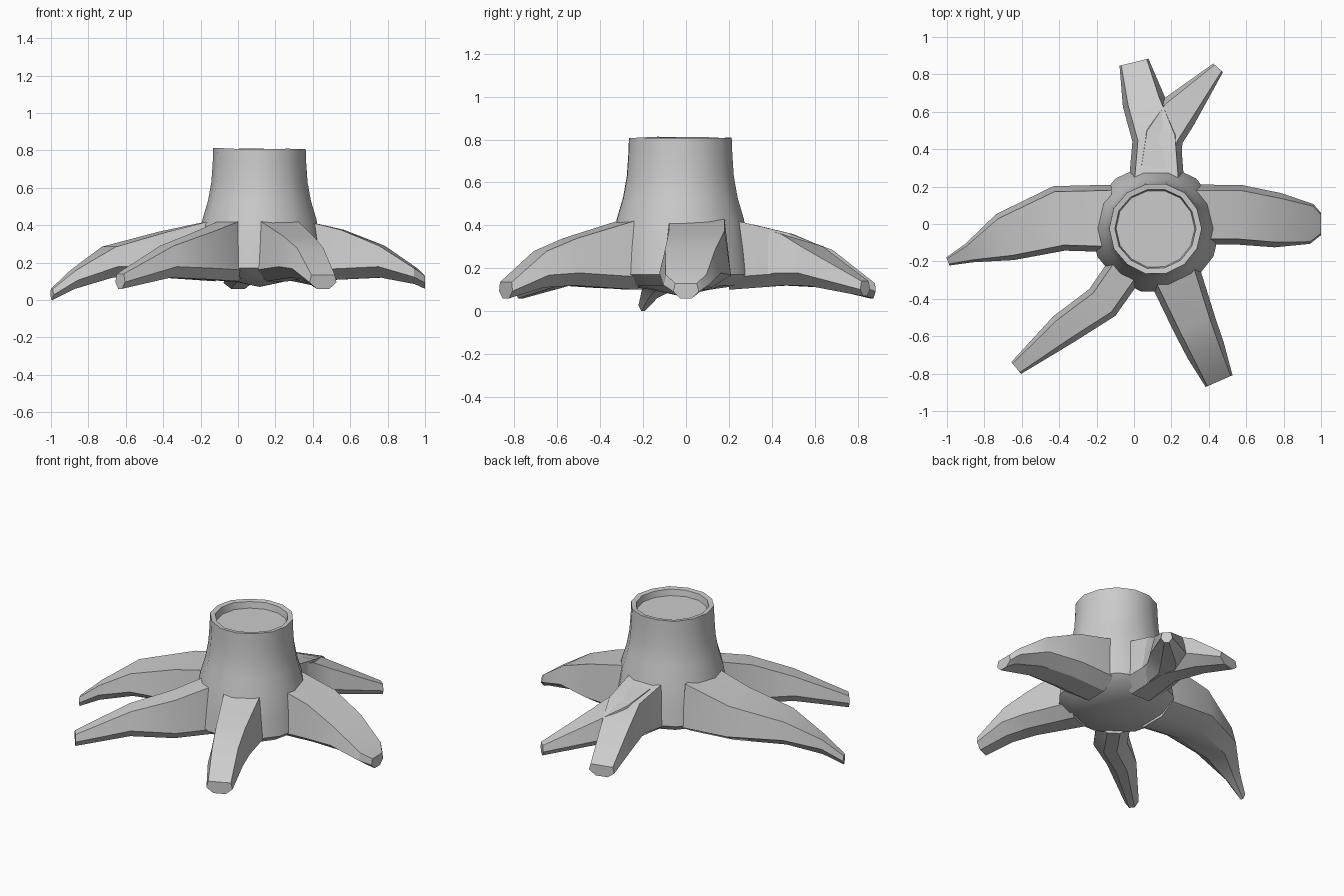
import bpy, bmesh, math, random
from mathutils import Vector

if "Cube" in bpy.data.objects:
    bpy.data.objects.remove(bpy.data.objects["Cube"])

random.seed(4)


def finish(bm, name):
    bmesh.ops.recalc_face_normals(bm, faces=bm.faces)
    me = bpy.data.meshes.new(name)
    bm.to_mesh(me)
    bm.free()
    ob = bpy.data.objects.new(name, me)
    bpy.context.collection.objects.link(ob)
    bpy.ops.object.select_all(action='DESELECT')
    ob.select_set(True)
    bpy.context.view_layer.objects.active = ob
    bpy.ops.object.shade_smooth_by_angle(angle=math.radians(32))
    return ob


def bridge(bm, rings):
    for a, b in zip(rings, rings[1:]):
        n = len(a)
        for i in range(n):
            bm.faces.new((a[i], a[(i + 1) % n], b[(i + 1) % n], b[i]))


def lathe(name, cx, cy, profile, sides, wobble):
    bm = bmesh.new()
    rings = []
    bumps = [random.uniform(-wobble, wobble) for _ in range(sides)]
    for r, z in profile:
        rings.append([bm.verts.new((cx + (r + bumps[i]) * math.cos(math.tau * i / sides),
                                    cy + (r + bumps[i]) * math.sin(math.tau * i / sides),
                                    z + bumps[-i] * (z > 0.78)))
                      for i in range(sides)])
    bridge(bm, rings)
    for ring, z in ((rings[0], profile[0][1] - 0.03), (rings[-1], profile[-1][1])):
        tip = bm.verts.new((cx, cy, z))
        for i in range(sides):
            bm.faces.new((ring[i], ring[(i + 1) % sides], tip))
    return finish(bm, name)


def root(name, stations):
    """Loft a six-sided section along stations of (x, y, top half width, top z, bottom z)."""
    bm = bmesh.new()
    rings = []
    for i, (x, y, w, top, bottom) in enumerate(stations):
        a, b = stations[max(i - 1, 0)], stations[min(i + 1, len(stations) - 1)]
        d = Vector((b[0] - a[0], b[1] - a[1])).normalized()
        side = bottom + 0.45 * min(top - bottom, 0.13)
        flare = w + 0.25 * min(top - side, 0.12)
        section = [(-w, top), (w, top), (flare, side), (w * 0.55, bottom),
                   (-w * 0.55, bottom), (-flare, side)]
        rings.append([bm.verts.new((x - d.y * s, y + d.x * s, z)) for s, z in section])
    bridge(bm, rings)
    bm.faces.new(rings[0])
    bm.faces.new(rings[-1])
    return finish(bm, name)


# Trunk with flared base, rounded underside and sunken cut top
lathe("trunk", 0.117, -0.025,
      [(0.14, 0.10), (0.28, 0.12), (0.345, 0.17), (0.33, 0.28), (0.305, 0.43), (0.275, 0.53),
       (0.257, 0.63), (0.25, 0.73), (0.247, 0.81), (0.217, 0.806), (0.21, 0.765)], 14, 0.004)

# Roots spreading around the base
root("left_root", [(-0.12, 0.03, 0.15, 0.43, 0.10), (-0.40, 0.03, 0.145, 0.365, 0.12),
                   (-0.69, -0.07, 0.105, 0.285, 0.12), (-0.88, -0.155, 0.04, 0.16, 0.06),
                   (-0.995, -0.20, 0.015, 0.06, 0.0)])
root("right_root", [(0.33, 0.05, 0.13, 0.43, 0.10), (0.56, 0.05, 0.13, 0.375, 0.11),
                    (0.77, 0.02, 0.118, 0.29, 0.12), (0.95, 0.0, 0.095, 0.17, 0.085),
                    (1.0, 0.0, 0.05, 0.13, 0.06)])
root("back_root_left_fork", [(0.12, 0.20, 0.12, 0.43, 0.10), (0.12, 0.46, 0.10, 0.365, 0.12),
                             (0.05, 0.66, 0.085, 0.285, 0.11), (0.0, 0.865, 0.07, 0.13, 0.06)])
root("back_root_right_fork", [(0.13, 0.30, 0.09, 0.405, 0.11), (0.15, 0.47, 0.085, 0.36, 0.12),
                              (0.23, 0.59, 0.08, 0.30, 0.12), (0.45, 0.835, 0.025, 0.14, 0.07)])
root("front_left_root", [(-0.03, -0.22, 0.07, 0.43, 0.10), (-0.17, -0.42, 0.07, 0.37, 0.11),
                         (-0.38, -0.565, 0.06, 0.29, 0.12), (-0.63, -0.77, 0.03, 0.14, 0.06)])
root("front_right_root", [(0.21, -0.25, 0.11, 0.43, 0.10), (0.325, -0.54, 0.087, 0.34, 0.12),
                          (0.385, -0.68, 0.077, 0.28, 0.11), (0.455, -0.84, 0.068, 0.135, 0.06)])
